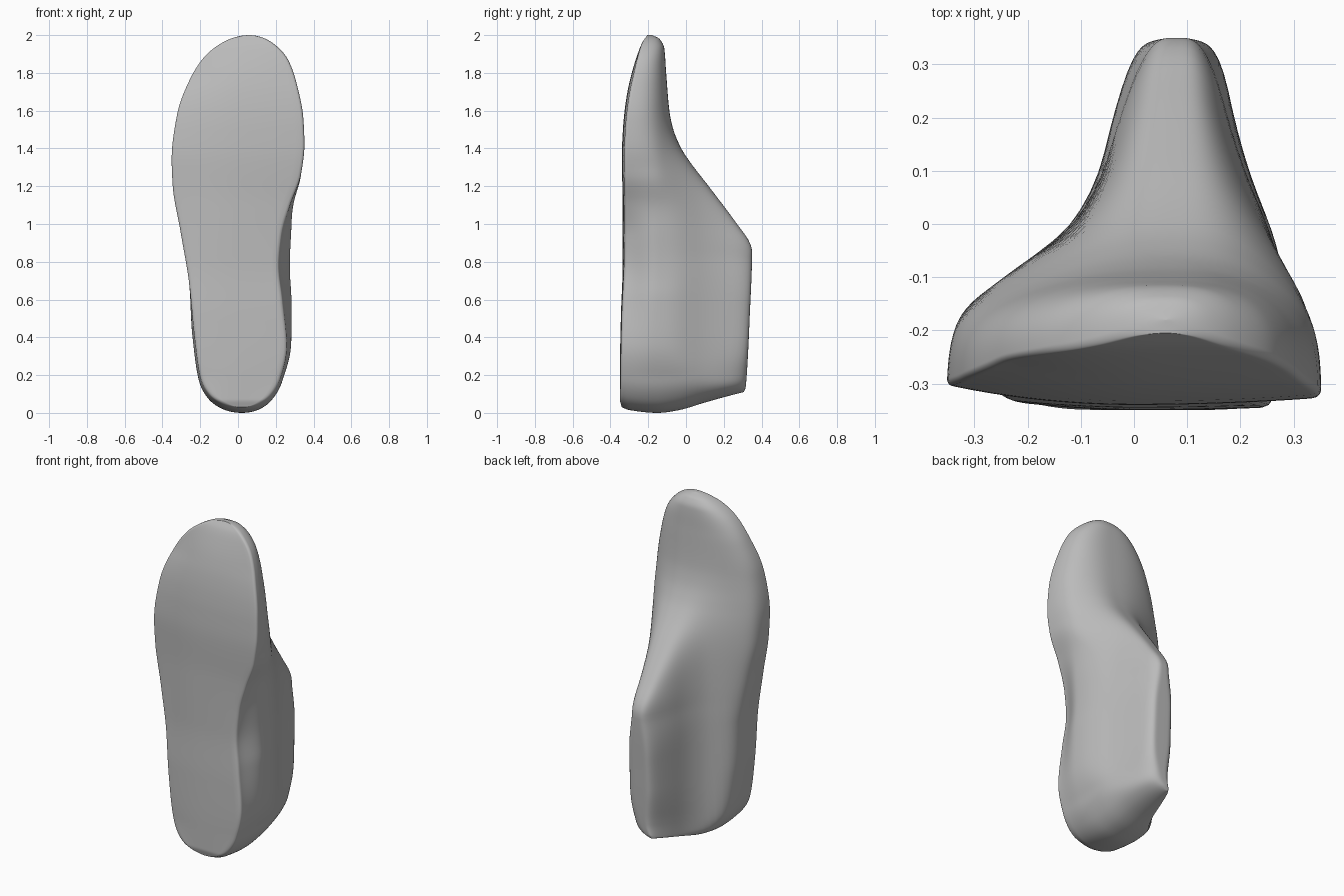
import bpy, bmesh, math

cube = bpy.data.objects.get("Cube")
if cube:
    bpy.data.objects.remove(cube, do_unlink=True)


def curve(points, warp=lambda v: v):
    """Smooth curve through (position, value) points."""
    xs = [warp(p[0]) for p in points]
    ys = [p[1] for p in points]
    d = [(ys[i + 1] - ys[i]) / (xs[i + 1] - xs[i]) for i in range(len(xs) - 1)]
    m = [d[0]]
    for a, b in zip(d, d[1:]):
        m.append(2 * a * b / (a + b) if a * b > 0 else 0.0)
    m.append(d[-1])

    def value(v):
        v = min(max(warp(v), xs[0]), xs[-1])
        i = 0
        while i < len(xs) - 2 and v > xs[i + 1]:
            i += 1
        h = xs[i + 1] - xs[i]
        u = (v - xs[i]) / h
        return (ys[i] * (1 + 2 * u) * (1 - u) ** 2 + m[i] * h * u * (1 - u) ** 2
                + ys[i + 1] * u * u * (3 - 2 * u) + m[i + 1] * h * u * u * (u - 1))
    return value


def round_ends(t):
    return math.acos(max(-1, min(1, 1 - t)))


def ramp(v, low, high):
    u = max(0, min(1, (v - low) / (high - low)))
    return u * u * (3 - 2 * u)


# Sole outline, and the bulge of the wall above it
sole_left = curve([(0, .02), (.02, -.08), (.07, -.148), (.17, -.197), (.4, -.23), (.68, -.258),
                   (.97, -.307), (1.2, -.348), (1.34, -.354), (1.58, -.324), (1.76, -.258),
                   (1.885, -.178), (1.95, -.1), (2, .06)], round_ends)
sole_right = curve([(0, .02), (.02, .115), (.07, .175), (.17, .225), (.35, .258), (.6, .235),
                    (.78, .215), (.94, .23), (1.1, .275), (1.26, .333), (1.42, .352), (1.55, .347),
                    (1.735, .313), (1.87, .265), (1.95, .195), (2, .06)], round_ends)
arch_bulge = curve([(.2, 0), (.4, .015), (.78, .06), (.94, .052), (1.1, .02), (1.3, 0)])
heel_bulge = curve([(0, 0), (.15, .01), (.4, .012), (.7, 0)])

# Side profile: sole line, instep line and heel line
sole_y = curve([(0, -.34), (.04, -.35), (.2, -.35), (.5, -.345), (.8, -.335), (1.1, -.335),
                (1.35, -.34), (1.5, -.334), (1.6, -.325), (1.7, -.31), (1.8, -.287), (1.9, -.256),
                (1.96, -.232), (2, -.205)])
top_y = curve([(0, .305), (.03, .315), (.1, .32), (.5, .337), (.86, .35), (.9, .338), (1, .27),
               (1.2, .12), (1.33, .02), (1.4, -.025), (1.5, -.067), (1.6, -.088), (1.8, -.105),
               (1.93, -.115), (1.98, -.14), (2, -.18)])
heel_z = curve([(-.35, .035), (-.3, .015), (-.15, 0), (-.05, .012), (.1, .055), (.2, .083), (.35, .122)])

# Ridge position, section squareness and the narrowing towards the ankle
ridge_x = curve([(0, .02), (.12, .06), (.3, .08), (1.2, .08), (1.5, .07), (2, .06)])
squareness = curve([(0, 3), (.15, 4), (.4, 7), (.6, 7), (.85, 3.6), (1.15, 3.2), (1.4, 2.8), (2, 2.6)])
ankle_left = curve([(-.3, .6), (-.2, .5), (-.1, .335), (0, .2), (.1, .147), (.2, .123), (.3, .1), (.35, .087)])
ankle_right = curve([(-.3, .45), (-.2, .34), (-.1, .24), (0, .18), (.1, .138), (.2, .112), (.3, .096), (.35, .085)])


def soft_min(a, b, k=9):
    return a * b / (a ** k + b ** k) ** (1 / k)


def section(t, arc=96, flat=20, edge=.016):
    """One closed ring across the foot at length t."""
    front, back, cx, p = sole_y(t), top_y(t), ridge_x(t), squareness(t)
    left, right = cx - sole_left(t), sole_right(t) - cx
    shift = .08 - cx
    ends = ramp(t, 0, .2) * (1 - ramp(t, 1.75, 2))
    forefoot = ramp(t, .5, 1.3)
    crown_left, crown_right = (.012 + .022 * forefoot) * ends, (.004 + .008 * forefoot) * ends
    ring = []

    def add(x, y):
        shear = max(0, 1 - t / .6) ** 2
        ring.append((x, y, t + heel_z(y) * shear))

    # Upper from the right edge over the ridge to the left edge
    for i in range(arc + 1):
        u = i / arc
        a = math.pi * u - .4 * math.sin(2 * math.pi * u)
        c, s = math.cos(a), math.sin(a)
        r = (abs(c) ** p + abs(s) ** p) ** (-1 / p)
        rise = (back - front) * r * s
        y = front + rise + (crown_right if c > 0 else crown_left) * (1 - r * s)
        up = ramp(y, front, front + .18)
        if c > 0:
            w = soft_min(right + (arch_bulge(t) + heel_bulge(t)) * up, ankle_right(y) + shift)
        else:
            w = soft_min(left + heel_bulge(t) * up, ankle_left(y) - shift)
        # Softened sole edge
        below = max(0, edge - rise)
        w -= (edge - math.sqrt(edge * edge - below * below)) * min(1, w / .1)
        add(cx + w * r * c, y)
    # Sole from the left edge back to the right edge
    x0, x1 = ring[-1][0], ring[0][0]
    for i in range(1, flat):
        v = 2 * i / flat - 1
        add(x0 + (x1 - x0) * i / flat, front + (crown_left if v < 0 else crown_right) * v * v)
    return ring


# Loft the foot form from heel to toe
bm = bmesh.new()
stations = 110
rings = [[bm.verts.new(co) for co in section(1 - math.cos(math.pi * i / stations))]
         for i in range(stations + 1)]
for low, high in zip(rings, rings[1:]):
    n = len(low)
    for j in range(n):
        k = (j + 1) % n
        bm.faces.new((low[j], low[k], high[k], high[j]))
bmesh.ops.remove_doubles(bm, verts=bm.verts, dist=.0003)
bmesh.ops.recalc_face_normals(bm, faces=bm.faces)
mesh = bpy.data.meshes.new("shoe_last")
bm.to_mesh(mesh)
bm.free()

# Plain grey material
grey = bpy.data.materials.new("plain_grey")
grey.use_nodes = True
colour = (.5, .5, .5, 1)
grey.diffuse_color = colour
grey.node_tree.nodes["Principled BSDF"].inputs["Base Color"].default_value = colour
mesh.materials.append(grey)

last = bpy.data.objects.new("shoe_last", mesh)
bpy.context.collection.objects.link(last)
bpy.context.view_layer.objects.active = last
last.select_set(True)
bpy.ops.object.shade_smooth_by_angle(angle=math.radians(50))
